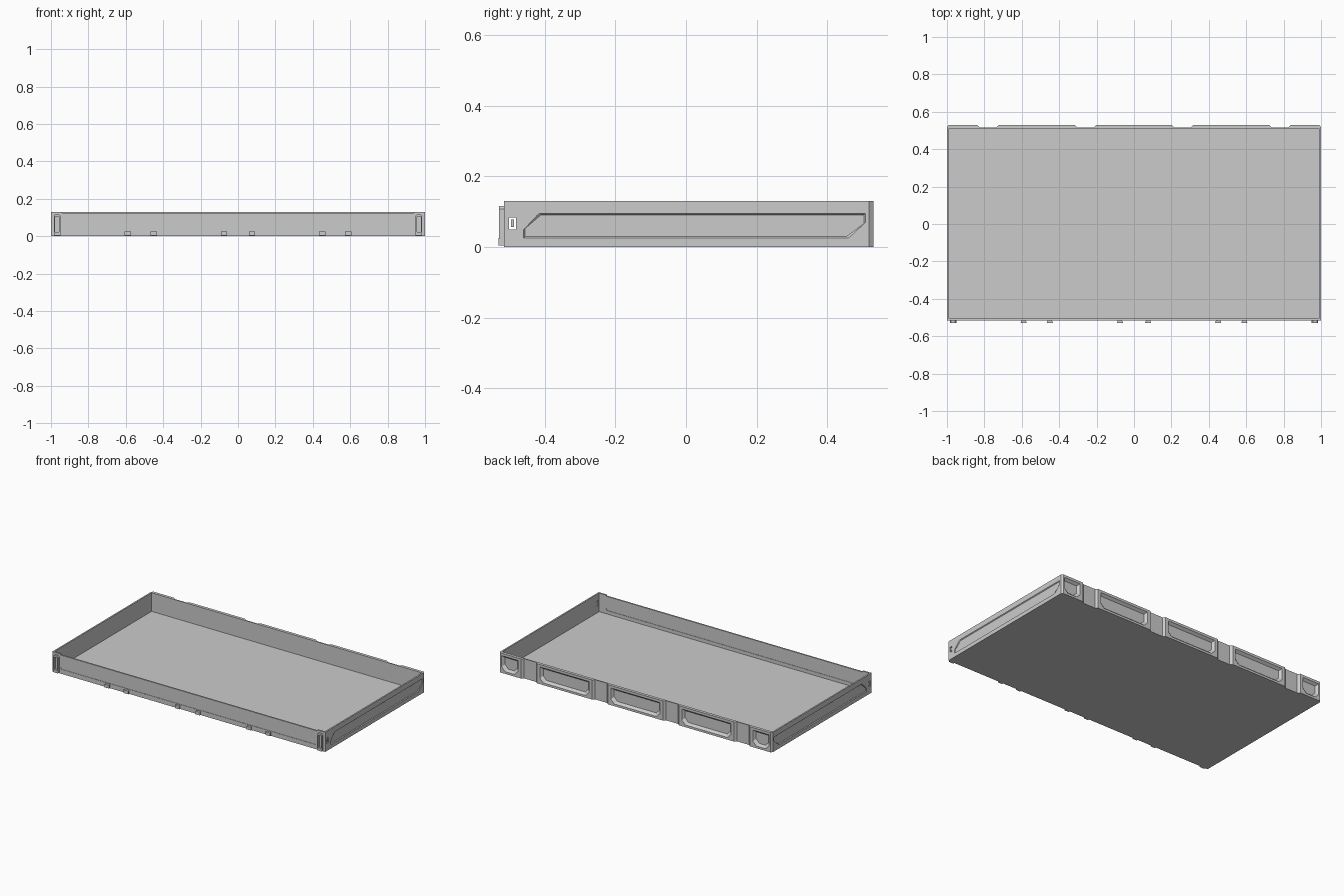
import bpy, bmesh
from mathutils import Vector

if "Cube" in bpy.data.objects:
    bpy.data.objects.remove(bpy.data.objects["Cube"])


def prism(name, pts, axis, lo, hi, inset=0.0):
    """Extrude a 2D outline along an axis; the hi end may be inset for sloped sides."""
    ca = (min(p[0] for p in pts) + max(p[0] for p in pts)) / 2
    cb = (min(p[1] for p in pts) + max(p[1] for p in pts)) / 2

    def shrink(v, c):
        return v - inset if v > c else v + inset

    def place(a, b, t):
        return Vector({'x': (t, a, b), 'y': (a, t, b), 'z': (a, b, t)}[axis])

    bm = bmesh.new()
    v0 = [bm.verts.new(place(a, b, lo)) for a, b in pts]
    v1 = [bm.verts.new(place(shrink(a, ca), shrink(b, cb), hi)) for a, b in pts]
    bm.faces.new(v0)
    bm.faces.new(v1)
    n = len(pts)
    for i in range(n):
        j = (i + 1) % n
        bm.faces.new((v0[i], v0[j], v1[j], v1[i]))
    bmesh.ops.recalc_face_normals(bm, faces=bm.faces)
    me = bpy.data.meshes.new(name)
    bm.to_mesh(me)
    bm.free()
    ob = bpy.data.objects.new(name, me)
    bpy.context.collection.objects.link(ob)
    return ob


def rect(a0, a1, b0, b1):
    return [(a0, b0), (a1, b0), (a1, b1), (a0, b1)]


def cut(target, cutter):
    """Subtract the cutter from the target and discard it."""
    cutter.hide_render = True
    mod = target.modifiers.new("cut", 'BOOLEAN')
    mod.operation = 'DIFFERENCE'
    mod.solver = 'EXACT'
    mod.object = cutter
    bpy.context.view_layer.objects.active = target
    bpy.ops.object.modifier_apply(modifier=mod.name)
    bpy.data.objects.remove(cutter)


# Tray shell with chamfered rear corners, then the hollow
tray = prism("tray", [(-1, -.515), (1, -.515), (1, .518), (.99, .53), (-.99, .53), (-1, .518)],
             'z', 0, .13)
cut(tray, prism("hollow", rect(-.99, .99, -.505, .51), 'z', .007, .2))

# Lowered front rim and thin front panel recessed on both faces
cut(tray, prism("front_rim", rect(-.94, .94, -.6, -.45), 'z', .123, .2))
panel = [(-.94, .04), (-.93, .03), (.93, .03), (.94, .04), (.94, .119), (-.94, .119)]
cut(tray, prism("front_recess", panel, 'y', -.52, -.5125))
cut(tray, prism("front_inner_recess", panel, 'y', -.50, -.5075))

# Side recesses with cut corners, and latch slots near the front
side = [(-.46, .025), (.46, .025), (.508, .07), (.508, .096), (-.415, .096), (-.46, .048)]
for s in (-1, 1):
    cut(tray, prism("side_recess", side, 'x', s * 1.001, s * .995, .005))
    cut(tray, prism("latch_slot", rect(-.50, -.481, .05, .084), 'x', s * 1.05, s * .98))
    prism("latch_bar", rect(-.495, -.486, .056, .078), 'x', s * .991, s * .998)

# Rear vertical channels
for x in (-.78, -.26, .26, .78):
    cut(tray, prism("rear_channel", [(x - .06, .531), (x - .045, .517), (x + .045, .517),
                                     (x + .06, .531)], 'z', -.1, .2))

# Rear pockets with sloped sides between the channels
for x0, x1 in ((-.98, -.86), (-.70, -.34), (-.18, .18), (.34, .70), (.86, .98)):
    c = .025
    pocket = [(x0 + c, .014), (x1 - c, .014), (x1, .014 + c), (x1, .114), (x0, .114), (x0, .014 + c)]
    cut(tray, prism("rear_pocket", pocket, 'y', .5305, .514, .014))

# Small flared feet along the front edge
for s in (-1, 1):
    for x in (.075, .45, .59):
        x *= s
        prism("front_foot", [(x - .01, -.512), (x + .01, -.512), (x + .017, -.53),
                             (x - .017, -.53)], 'z', .004, .025)

    # Upright latch frames at the front corners: arch plus lower tab
    a, b = s * .949, s * .985
    t = s * .007
    arch = [(a, .012), (a, .108), (a + t, .116), (b - t, .116), (b, .108), (b, .012),
            (b - t, .012), (b - t, .104), (a + t, .104), (a + t, .012)]
    prism("corner_latch_frame", arch, 'y', -.529, -.512)
    prism("corner_latch_tab", rect(a, b, .004, .022), 'y', -.53, -.512)
